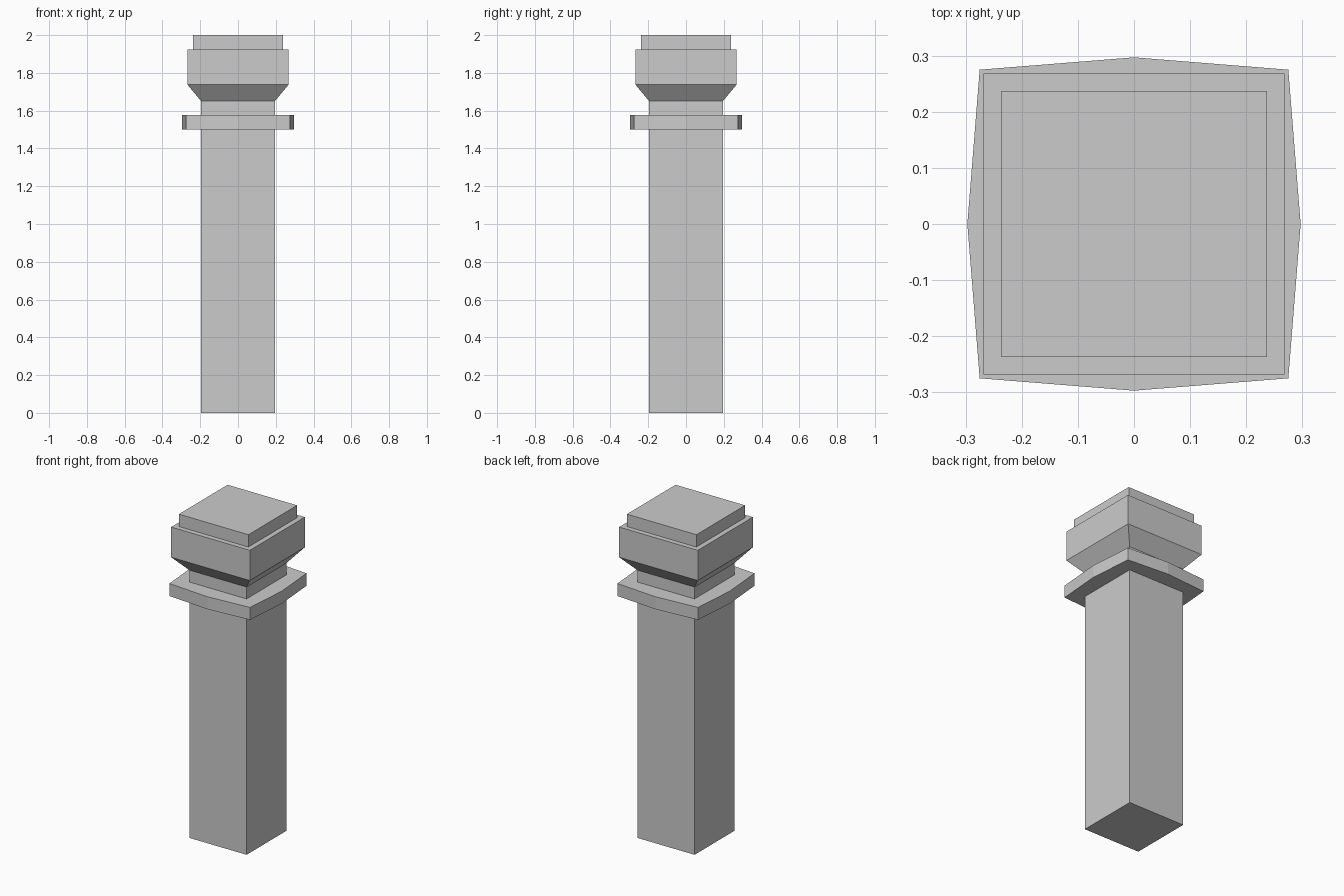
import bpy
import bmesh

if "Cube" in bpy.data.objects:
    bpy.data.objects.remove(bpy.data.objects["Cube"])


def square(h):
    return [(-h, -h), (h, -h), (h, h), (-h, h)]


def loft(name, sections):
    """Closed solid through a list of (outline, z) sections."""
    bm = bmesh.new()
    rings = [[bm.verts.new((x, y, z)) for x, y in outline] for outline, z in sections]
    n = len(rings[0])
    for a, b in zip(rings, rings[1:]):
        for i in range(n):
            j = (i + 1) % n
            bm.faces.new((a[i], a[j], b[j], b[i]))
    bm.faces.new(rings[0][::-1])
    bm.faces.new(rings[-1])
    mesh = bpy.data.meshes.new(name)
    bm.to_mesh(mesh)
    bm.free()
    obj = bpy.data.objects.new(name, mesh)
    bpy.context.collection.objects.link(obj)
    return obj


# Square shaft, rising through the collar to the capital
loft("shaft", [(square(0.195), 0), (square(0.195), 1.65)])

# Thin collar whose four sides bow outward at the middle
c, m = 0.275, 0.297
bowed = [(-c, -c), (0, -m), (c, -c), (m, 0), (c, c), (0, m), (-c, c), (-m, 0)]
loft("collar", [(bowed, 1.5), (bowed, 1.577)])

# Capital with flared underside and stepped top block
loft("capital", [(square(0.195), 1.65), (square(0.268), 1.738),
                 (square(0.268), 1.924), (square(0.237), 1.924),
                 (square(0.237), 2.0)])
